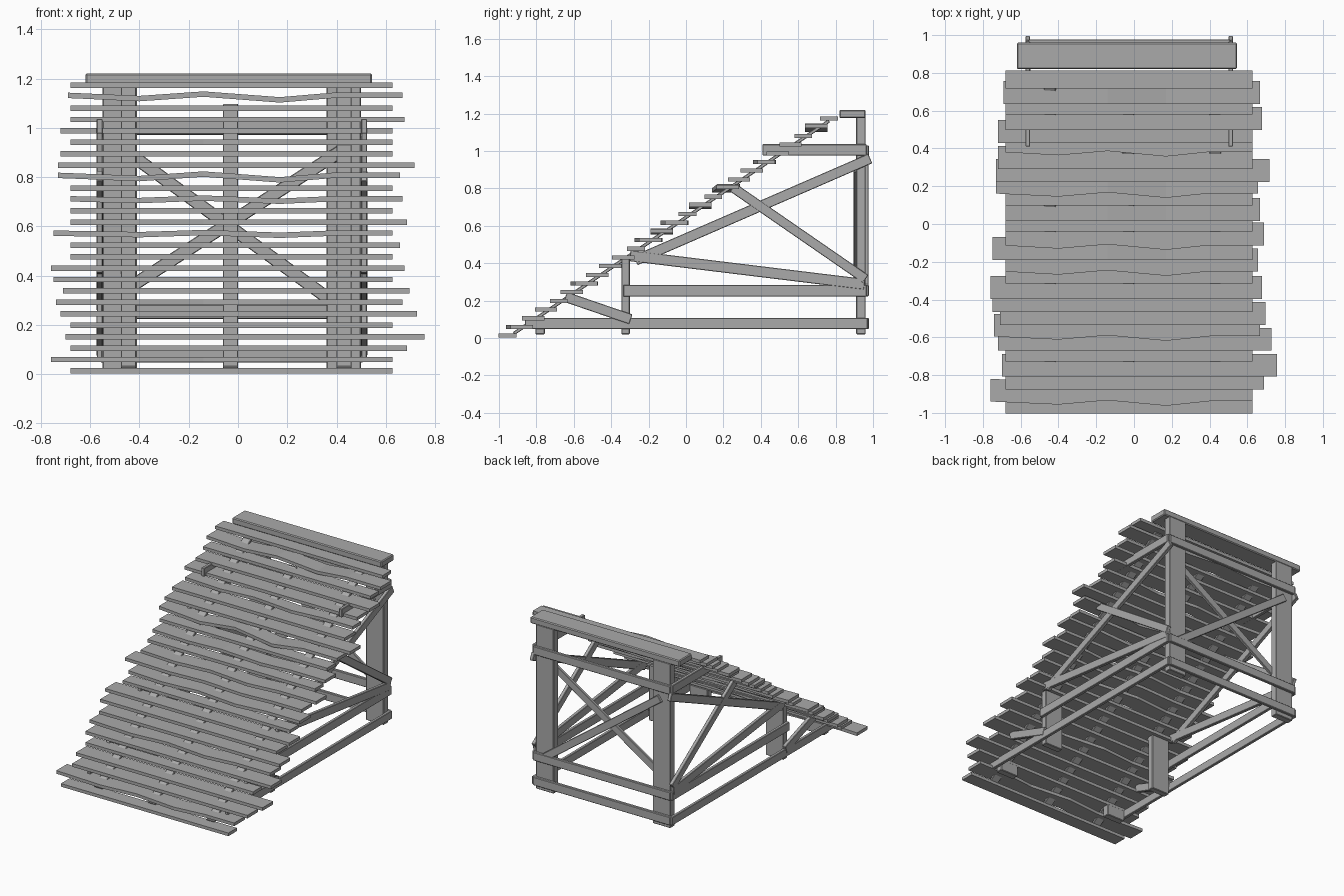
import bpy
import bmesh
import math
from mathutils import Vector

cube = bpy.data.objects.get("Cube")
if cube:
    bpy.data.objects.remove(cube, do_unlink=True)

wood = bpy.data.materials.new("weathered_grey_wood")
wood.use_nodes = True
colour = (0.4, 0.4, 0.4, 1)
wood.diffuse_color = colour
wood.node_tree.nodes["Principled BSDF"].inputs["Base Color"].default_value = colour

MID = -0.025  # centre line of the timber frame


def finish(name, bm, bevel=0.0):
    """Turn a bmesh into a wooden object, optionally with eased edges."""
    bmesh.ops.recalc_face_normals(bm, faces=bm.faces)
    mesh = bpy.data.meshes.new(name)
    bm.to_mesh(mesh)
    bm.free()
    mesh.materials.append(wood)
    obj = bpy.data.objects.new(name, mesh)
    bpy.context.collection.objects.link(obj)
    if bevel:
        mod = obj.modifiers.new("eased_edges", "BEVEL")
        mod.width = bevel
        mod.segments = 1
    return obj


def box(name, low, high, bevel=0.004):
    """Axis-aligned timber between two corners."""
    low, high = Vector(low), Vector(high)
    bm = bmesh.new()
    bmesh.ops.create_cube(bm, size=1)
    for v in bm.verts:
        v.co = (low + high) / 2 + v.co * (high - low)
    return finish(name, bm, bevel)


def beam(name, start, end, side, width, depth):
    """Timber from start to end; its width runs along the side direction."""
    start, end, side = Vector(start), Vector(end), Vector(side)
    along = end - start
    normal = along.cross(side).normalized()
    bm = bmesh.new()
    bmesh.ops.create_cube(bm, size=1)
    for v in bm.verts:
        a, b, c = v.co
        v.co = (start + end) / 2 + along * a + side * b * width + normal * c * depth
    return finish(name, bm, 0.003)


# Slope planks: overhang past the stock length at each end, in hundredths
overhang = [(0, 0), (8, 0), (0, 6), (2, 13), (0, 0), (4, 10), (6, 4),
            (3, 7), (7, 0), (8, 5), (0, 0), (0, 3), (7, 0), (0, 6),
            (0, 0), (0, 4), (0, 0), (5, 3), (5, 9), (4, 0), (0, 0),
            (4, 0), (0, 5), (0, 0), (1, 4), (0, 0)]
sagging = {17: 0.013, 24: 0.013, 15: 0.007, 12: 0.006}  # warped vertically
crooked = (1, 6, 11, 13, 17, 20)                        # warped sideways
wave = (0.4, -0.6, 0.8, -1, 0.5)

SLOPE_START = Vector((0, -0.955, 0.013))
SLOPE_END = Vector((0, 0.765, 1.173))


def plank(index, left, right):
    centre = SLOPE_START.lerp(SLOPE_END, index / (len(overhang) - 1))
    width = 0.12 if left or right else 0.095
    ends = (-0.68 - left / 100, 0.627 + right / 100)
    stations = (ends[0], -0.4, -0.14, 0.17, 0.4, ends[1])
    shifts = wave + (wave[-1],)
    bm = bmesh.new()
    rings = []
    for x, shift in zip(stations, shifts):
        up = sagging.get(index, 0) * shift
        aside = 0.016 * shift if index in crooked else 0
        rings.append([bm.verts.new((x, centre.y + aside + sy * width / 2,
                                    centre.z + up + sz * 0.011))
                      for sy, sz in ((-1, -1), (1, -1), (1, 1), (-1, 1))])
    for a, b in zip(rings, rings[1:]):
        for k in range(4):
            n = (k + 1) % 4
            bm.faces.new((a[k], a[n], b[n], b[k]))
    bm.faces.new(rings[0])
    bm.faces.new(rings[-1])
    finish(f"slope_plank_{index + 1}", bm)


for i, (left, right) in enumerate(overhang):
    plank(i, left, right)

# Stringers under the planks
drop = Vector((0, 0, -0.012))
for name, x in (("right", -0.445), ("middle", -0.03), ("left", 0.43)):
    offset = drop + Vector((x, 0, 0))
    top = SLOPE_START.lerp(SLOPE_END, 0.94 if name == "middle" else 1.0)
    beam(f"{name}_stringer", SLOPE_START.lerp(SLOPE_END, 0.02) + offset,
         top + offset, (1, 0, 0), 0.062, 0.018)

# Side frames: (name, start y, start z, end y, end z, depth)
side_timbers = [
    ("bottom_rail", -0.86, 0.078, 0.97, 0.078, 0.058),
    ("middle_rail", -0.335, 0.253, 0.965, 0.253, 0.062),
    ("top_rail", 0.41, 1.006, 0.965, 1.006, 0.06),
    ("long_brace", -0.27, 0.415, 0.985, 0.96, 0.055),
    ("low_brace", -0.3, 0.44, 0.955, 0.287, 0.058),
    ("high_brace", 0.25, 0.805, 0.96, 0.315, 0.052),
    ("toe_brace", -0.645, 0.22, -0.295, 0.1, 0.055),
]
for side, sign in (("right", -1), ("left", 1)):
    x = MID + sign * 0.537
    for i, (name, y0, z0, y1, z1, depth) in enumerate(side_timbers):
        beam(f"{side}_{name}", (x, y0, z0), (x, y1, z1), (1, 0, 0),
             0.022 + i * 0.0008, depth)
    # Upright posts, wide across the frame
    for name, y0, y1, top in (("back", 0.91, 0.96, 1.18),
                              ("short", -0.345, -0.3, 0.425),
                              ("toe", -0.805, -0.755, 0.1)):
        px = MID + sign * 0.455
        box(f"{side}_{name}_post", (px - 0.07, y0, 0.02), (px + 0.07, y1, top))

# Back rails and cross brace
for name, z in (("bottom", 0.078), ("middle", 0.253), ("top", 1.0)):
    box(f"back_{name}_rail", (MID - 0.535, 0.955, z - 0.03),
        (MID + 0.535, 0.978, z + 0.03))
for name, z0, z1, y in (("falling", 0.92, 0.265, 0.966), ("rising", 0.33, 0.91, 0.905)):
    beam(f"back_{name}_brace", (-0.475, y, z0), (0.425, y, z1), (0, 1, 0), 0.02, 0.052)

# Cap board along the top
box("top_cap", (-0.62, 0.82, 1.175), (0.545, 0.96, 1.22), 0.006)
